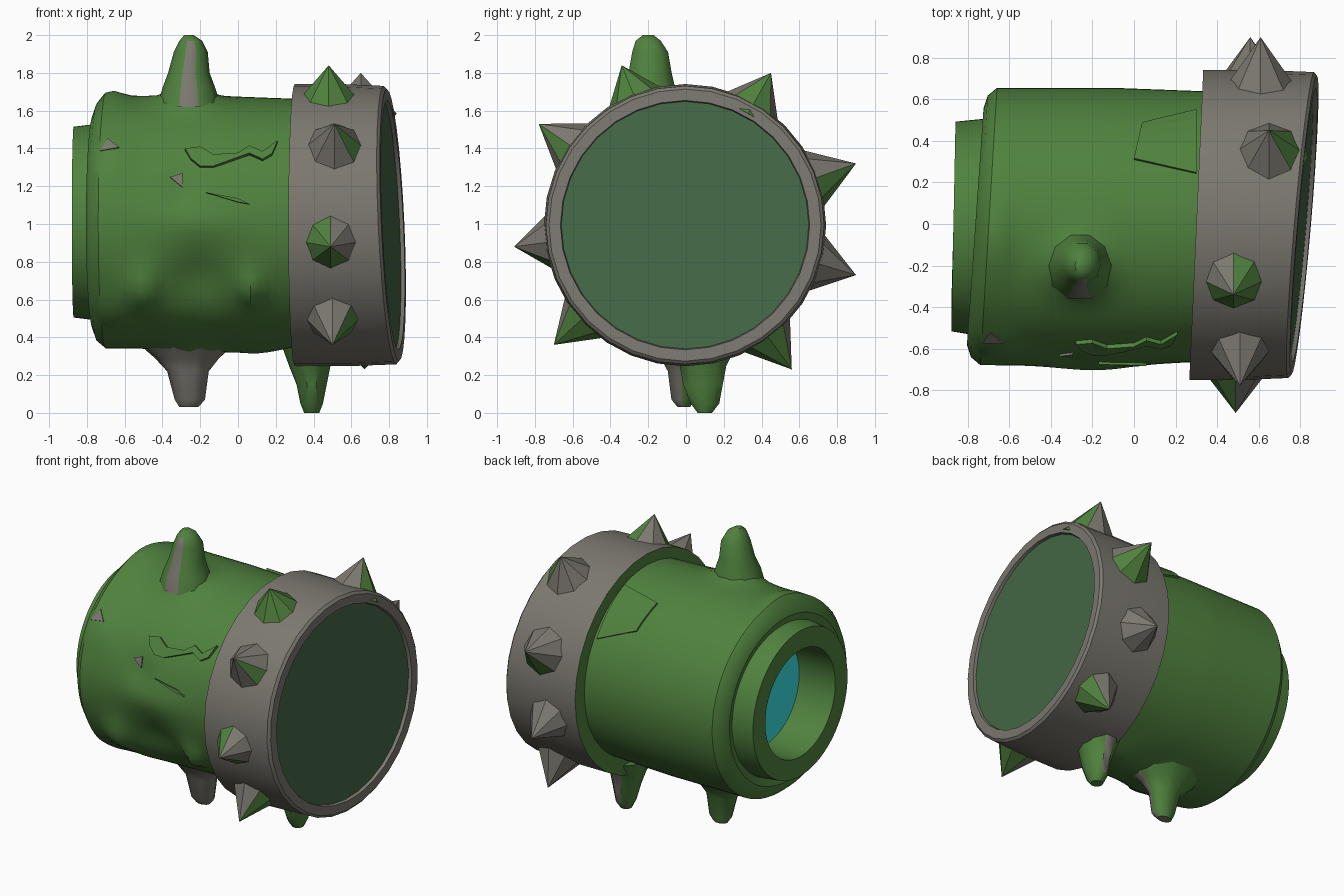
import bpy, bmesh, math
from mathutils import Vector, Matrix

if "Cube" in bpy.data.objects:
    bpy.data.objects.remove(bpy.data.objects["Cube"])


def mat(name, rgb):
    m = bpy.data.materials.new(name)
    m.diffuse_color = (*rgb, 1)
    m.use_nodes = True
    m.node_tree.nodes["Principled BSDF"].inputs["Base Color"].default_value = m.diffuse_color
    return m


GREEN = mat("moss_green", (0.08, 0.222, 0.048))
GREY = mat("stone_grey", (0.2, 0.19, 0.16))
DARK = mat("dull_green", (0.06, 0.142, 0.062))
TEAL = mat("teal", (0.045, 0.78, 0.8))


def finish(name, bm, mats, rule=None, smooth=None):
    """Write the mesh, colour faces by rule, optionally smooth by angle."""
    bmesh.ops.recalc_face_normals(bm, faces=bm.faces)
    bm.normal_update()
    if rule:
        for f in bm.faces:
            f.material_index = rule(f)
    me = bpy.data.meshes.new(name)
    bm.to_mesh(me)
    bm.free()
    for m in mats:
        me.materials.append(m)
    ob = bpy.data.objects.new(name, me)
    bpy.context.collection.objects.link(ob)
    if smooth:
        bpy.ops.object.select_all(action='DESELECT')
        ob.select_set(True)
        bpy.context.view_layer.objects.active = ob
        bpy.ops.object.shade_smooth_by_angle(angle=math.radians(smooth))
    return ob


def loft(rings):
    """Bridge rings of points and cap both ends."""
    bm = bmesh.new()
    vs = [[bm.verts.new(p) for p in r] for r in rings]
    n = len(vs[0])
    for a, b in zip(vs, vs[1:]):
        for i in range(n):
            j = (i + 1) % n
            bm.faces.new((a[i], a[j], b[j], b[i]))
    bm.faces.new(vs[0])
    bm.faces.new(vs[-1])
    return bm


# Sculpted lumps on the body: x, angle, x width, angle width, height
BUMPS = [(-0.50, 211, 0.08, 10, 0.065), (0.07, 212, 0.06, 8, 0.065),
         (-0.20, 207, 0.15, 13, -0.045), (-0.20, 180, 0.22, 8, 0.025),
         (-0.30, 165, 0.08, 8, -0.02), (-0.62, 150, 0.07, 10, 0.02),
         (-0.26, 107, 0.13, 11, 0.11), (-0.26, 267, 0.13, 10, 0.08),
         (0.10, 272, 0.18, 14, 0.035), (-0.62, 225, 0.08, 12, 0.025),
         (-0.66, 95, 0.06, 16, 0.03), (-0.40, 225, 0.12, 12, 0.02)]


def body_r(x, t):
    d = math.degrees(t) % 360
    r = 0.668 - 0.015 * max(0, x + 0.1) / 0.4
    for bx, bt, wx, wt, h in BUMPS:
        r += h * math.exp(-((x - bx) / wx) ** 2 - ((d - bt) / wt) ** 2)
    return r


def body_pt(x, t, r):
    return Vector((x, -0.012 + r * math.cos(t), 1.01 + r * math.sin(t)))


# Body with hollow socket at the left end
N = 72
ANG = [2 * math.pi * i / N for i in range(N)]
rings = []
for x, r in [(-0.60, 0.36), (-0.87, 0.37), (-0.87, 0.505), (-0.75, 0.52),
             (-0.765, 0.57), (-0.745, 0.63)]:
    lean = 0.04 if r > 0.515 else 0.01
    rings.append([body_pt(x + lean * math.cos(t), t, r) for t in ANG])
for k in range(25):
    x = -0.70 + 1.08 * k / 24
    lean = 0.04 * max(0, 1 - k / 4)
    rings.append([body_pt(x + lean * math.cos(t), t, body_r(x, t)) for t in ANG])


def socket_rule(f):
    """Teal socket floor, grey streak on the socket ceiling."""
    c = f.calc_center_median()
    if len(f.verts) == N:
        return 1 if c.x < 0 else 0
    in_socket = math.hypot(c.y + 0.012, c.z - 1.01) < 0.4
    return 2 if in_socket and c.z > 1.29 and c.y < 0.02 else 0


finish("body", loft(rings), [GREEN, TEAL, GREY], socket_rule, 35)

# Wide tilted cuff with inset end disc
rings = []
M = 32
for x, r, ay, az in [(0.33, 0.55, 0.045, 0), (0.30, 0.66, 0.045, 0),
                     (0.30, 0.747, 0.045, 0), (0.56, 0.747, 0.07, -0.02),
                     (0.805, 0.737, 0.085, -0.045), (0.82, 0.72, 0.085, -0.045),
                     (0.82, 0.66, 0.085, -0.045), (0.80, 0.655, 0.085, -0.045)]:
    ring = []
    for i in range(M):
        t = 2 * math.pi * i / M
        y, z = r * math.cos(t), r * math.sin(t)
        ring.append((x + ay * y + az * z, y - 0.005, 0.994 + z))
    rings.append(ring)


def cuff_rule(f):
    if len(f.verts) == M and f.normal.x > 0.5:
        return 2
    return 1 if f.normal.x < -0.5 else 0


finish("cuff", loft(rings), [GREY, GREEN, DARK], cuff_rule, 35)

# Spikes: tip x, y, z, green side direction, threshold
SPIKES = [((0.48, -0.34, 1.84), (1, -0.8, 0.5), -0.1),
          ((0.65, 0.45, 1.80), (1, 0, 0), 0.45),
          ((0.61, 0.90, 1.32), (0.5, 0, -1), 0.0),
          ((0.56, 0.90, 0.73), (0, 0, -1), 2.0),
          ((0.67, 0.56, 0.23), (1, -0.3, 0), 0.25),
          ((0.50, -0.70, 0.36), (1, 0, -0.6), 0.4),
          ((0.49, -0.91, 0.88), (-0.8, 0, -0.6), -0.3),
          ((0.51, -0.78, 1.53), (1, 0, -0.5), 0.45)]
for i, (tip, side, thr) in enumerate(SPIKES):
    tip, side = Vector(tip), Vector(side).normalized()
    axis = Vector((0, tip.y, tip.z - 1)).normalized()
    base = Vector((tip.x, 0, 1)) + axis * 0.67
    h = (tip - base).length
    bm = bmesh.new()
    bmesh.ops.create_cone(bm, cap_ends=True, segments=8, radius1=0.19, radius2=0.0,
                          depth=h, matrix=Matrix.Translation(base + axis * h / 2)
                          @ axis.to_track_quat('Z', 'Y').to_matrix().to_4x4())
    bmesh.ops.remove_doubles(bm, verts=bm.verts, dist=1e-5)
    finish("spike_%d" % (i + 1), bm, [GREY, GREEN],
           lambda f: 1 if f.normal.dot(side) > thr else 0)


def nub(name, sections, side, thr):
    """Flared stub from (x, y, z, rx, ry) sections, grey on one side."""
    side = Vector(side).normalized()
    rs = [[(x + rx * math.cos(a), y + ry * math.sin(a), z)
           for a in [math.pi * k / 5 for k in range(10)]]
          for x, y, z, rx, ry in sections]
    finish(name, loft(rs), [GREEN, GREY],
           lambda f: 1 if f.normal.dot(side) > thr else 0, 40)


nub("top_horn", [(-0.26, -0.20, 1.62, 0.17, 0.17), (-0.26, -0.20, 1.72, 0.14, 0.15),
                 (-0.26, -0.19, 1.80, 0.11, 0.12), (-0.25, -0.19, 1.91, 0.09, 0.10),
                 (-0.25, -0.20, 1.97, 0.06, 0.07), (-0.26, -0.20, 2.0, 0.025, 0.03)],
    (0, -1, 0.3), 0.9)
nub("bottom_foot", [(-0.27, -0.02, 0.36, 0.25, 0.18), (-0.27, -0.02, 0.29, 0.17, 0.12),
                    (-0.265, -0.02, 0.22, 0.11, 0.08), (-0.255, -0.02, 0.07, 0.08, 0.06),
                    (-0.26, -0.01, 0.03, 0.05, 0.035)], (0.1, -1, -0.3), 0.2)
nub("cuff_foot", [(0.38, 0.08, 0.36, 0.15, 0.20), (0.38, 0.09, 0.25, 0.11, 0.13),
                  (0.39, 0.09, 0.15, 0.08, 0.11), (0.39, 0.10, 0.05, 0.06, 0.08),
                  (0.39, 0.10, 0.0, 0.04, 0.04)], (0, 1, 0), 0.88)


def patch(name, pts, h, material):
    """Raised chip following the body, from (x, angle) outline points."""
    rs = [[body_pt(x, t, body_r(x, t) + d) for x, t in pts] for d in (-0.03, h)]
    finish(name, loft(rs), [material])


def front(pts):
    return [(x, math.pi - math.asin((z - 1.01) / 0.672)) for x, z in pts]


# Zigzag ridge, scratch and grey chips on the front
UP = [(-0.28, 1.39), (-0.20, 1.40), (-0.13, 1.36), (0.0, 1.37), (0.06, 1.41),
      (0.13, 1.38), (0.21, 1.44)]
LOW = [(-0.25, 1.34), (-0.20, 1.30), (-0.13, 1.30), (-0.02, 1.34), (0.06, 1.37),
       (0.13, 1.34), (0.18, 1.37)]
for i in range(6):
    patch("brow_ridge_%d" % (i + 1), front([UP[i], UP[i + 1], LOW[i + 1], LOW[i]]),
          0.022, GREEN)
patch("scratch", front([(-0.17, 1.165), (0.0, 1.135), (0.06, 1.105), (0.0, 1.115)]),
      0.015, GREEN)
patch("chip_upper", front([(-0.69, 1.45), (-0.63, 1.395), (-0.73, 1.385)]), 0.009, GREY)
patch("chip_middle", front([(-0.36, 1.25), (-0.295, 1.27), (-0.295, 1.20)]), 0.009, GREY)

# Raised panel on the upper back, built in slices round the body
for i in range(5):
    def edge(s):
        a = math.radians(61 + (42 - 61) * s)
        b = math.radians(67 + (32 - 67) * s)
        return (0.0 + 0.04 * s, a), (0.30, b)
    (p, q), (u, v) = edge(i / 5), edge((i + 1) / 5)
    patch("back_panel_%d" % (i + 1), [p, q, v, u], 0.014, GREEN)
